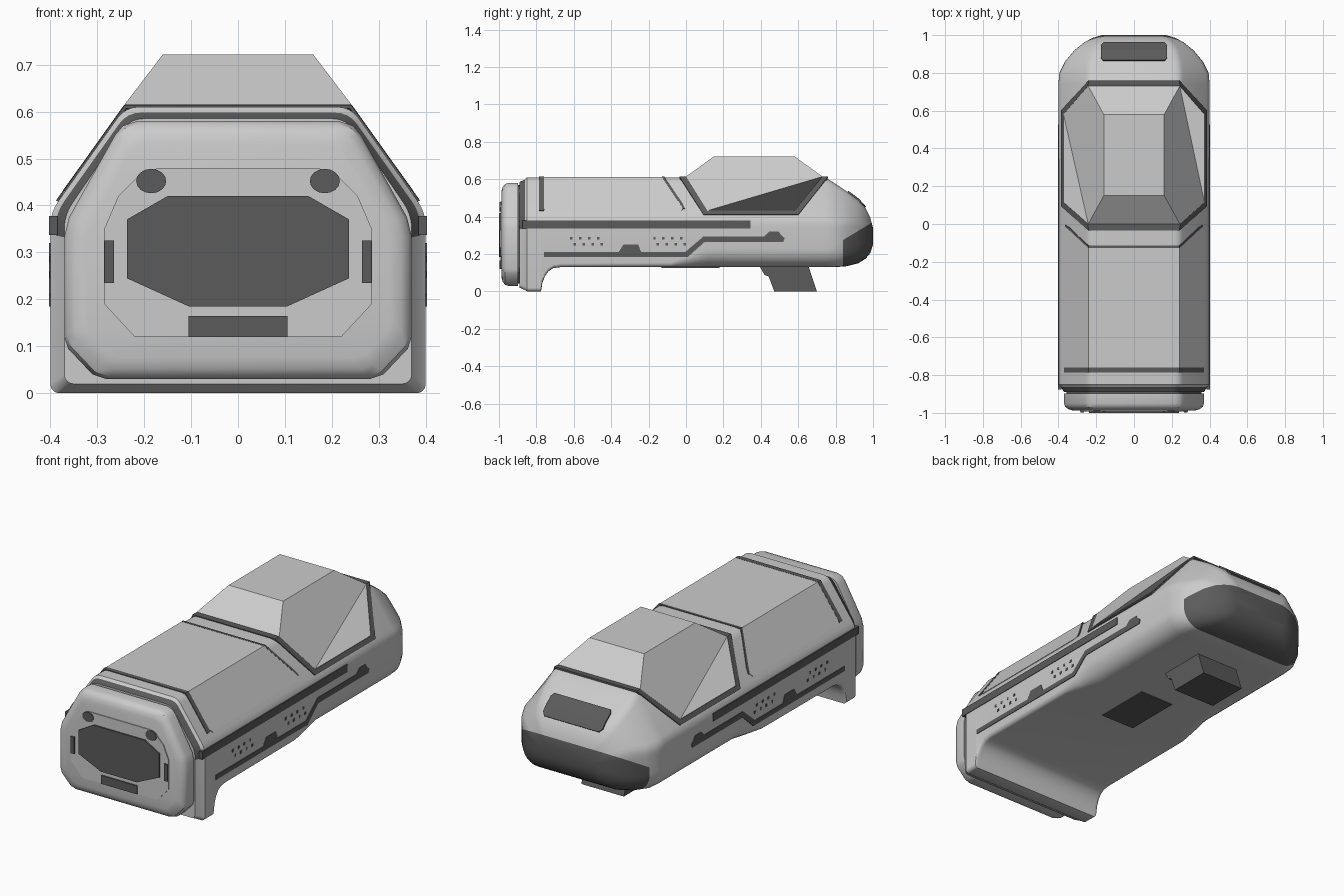
import bpy, bmesh, math
from mathutils import Vector

if "Cube" in bpy.data.objects:
    bpy.data.objects.remove(bpy.data.objects["Cube"])


def material(name, v):
    m = bpy.data.materials.new(name)
    m.diffuse_color = (v, v, v, 1)
    m.use_nodes = True
    m.node_tree.nodes["Principled BSDF"].inputs["Base Color"].default_value = m.diffuse_color
    return m


LIGHT = material("light grey shell", 0.60)
DARK = material("dark grey trim", 0.105)


def finish(name, bm, mats, smooth=None, thick=None):
    bmesh.ops.recalc_face_normals(bm, faces=bm.faces)
    me = bpy.data.meshes.new(name)
    bm.to_mesh(me)
    bm.free()
    ob = bpy.data.objects.new(name, me)
    bpy.context.collection.objects.link(ob)
    for m in mats:
        me.materials.append(m)
    if thick:
        mod = ob.modifiers.new("thickness", 'SOLIDIFY')
        mod.thickness = thick
        mod.offset = 0
    if smooth:
        bpy.ops.object.select_all(action='DESELECT')
        ob.select_set(True)
        bpy.context.view_layer.objects.active = ob
        bpy.ops.object.shade_smooth_by_angle(angle=math.radians(smooth))
    return ob


def loft(rings):
    bm = bmesh.new()
    loops = [[bm.verts.new(p) for p in r] for r in rings]
    n = len(loops[0])
    for a, b in zip(loops, loops[1:]):
        for i in range(n):
            bm.faces.new((a[i], a[(i + 1) % n], b[(i + 1) % n], b[i]))
    bm.faces.new(loops[0])
    bm.faces.new(loops[-1])
    return bm


def prism(name, pts, axis, a, b, mat):
    """Extrude a 2D outline along x (pts = y,z), y (pts = x,z) or z (pts = x,y)."""
    def put(p, d):
        q = list(p)
        q.insert(axis, d)
        return q
    return finish(name, loft([[put(p, a) for p in pts], [put(p, b) for p in pts]]), [mat])


def sheet(name, faces, mat, thick):
    bm = bmesh.new()
    for f in faces:
        bm.faces.new([bm.verts.new(p) for p in f])
    bmesh.ops.remove_doubles(bm, verts=bm.verts, dist=1e-4)
    return finish(name, bm, [mat], thick=thick)


def rect(a0, a1, b0, b1):
    return [(a0, b0), (a1, b0), (a1, b1), (a0, b1)]


def mirror_half(half):
    return half + [(-x, z) for x, z in reversed(half) if x > 1e-6]


# Shell: cross-sections lofted along y
def section(y, w, zb, zt, t, zs, r):
    half = [(0, zb)]
    for i in range(7):
        a = -math.pi / 2 + i * math.pi / 12
        half.append((w - r + r * math.cos(a), zb + r + r * math.sin(a)))
    k = min(0.03, 0.25 * (zs - zb - r))
    half.append((w, zs - 1.6 * k))
    S, T = Vector((w, zs)), Vector((t, zt))
    d = (T - S).normalized()
    for p0, p1, p2 in ((S - Vector((0, k)), S, S + d * k),
                       (T - d * k, T, T - Vector((k, 0)))):
        for i in range(5):
            u = i / 4
            half.append(tuple(p0 * (1 - u) ** 2 + p1 * 2 * u * (1 - u) + p2 * u * u))
    half.append((0, zt))
    return [(x, y, z) for x, z in mirror_half(half)]


rows = [(-.89, .37, .02, .585, .23, .38, .02), (-.862, .388, .008, .598, .236, .384, .02),
        (-.85, .4, 0, .61, .24, .385, .02)]
for y, zb in ((-.775, 0), (-.768, .045), (-.755, .08), (-.735, .108), (-.71, .124), (-.67, .13)):
    rows.append((y, .4, zb, .61, .24, .385, .02))
rows += [(-.08, .4, .13, .61, .24, .385, .025), (.02, .4, .13, .61, .24, .385, .06),
         (.12, .4, .13, .61, .24, .385, .1), (.745, .4, .13, .61, .24, .385, .1),
         (.80, .395, .13, .575, .24, .375, .1), (.86, .365, .135, .535, .235, .37, .1),
         (.92, .315, .15, .49, .22, .37, .09), (.96, .265, .175, .445, .20, .35, .08),
         (.985, .22, .205, .395, .17, .335, .07), (1.0, .17, .25, .34, .13, .31, .03)]
bm = loft([section(*r) for r in rows])
cut_a, cut_n = Vector((0, .84, .275)), Vector((0, -.6, 1))
for co, no in ((cut_a, Vector((0, 1, 0))), (cut_a, cut_n)):
    near = [f for f in bm.faces if f.calc_center_median().y > .75]
    geom = near + list({e for f in near for e in f.edges}) + list({v for f in near for v in f.verts})
    bmesh.ops.bisect_plane(bm, geom=geom, plane_co=co, plane_no=no)
for f in bm.faces:
    c = f.calc_center_median()
    bumper = c.y > .84 and (c - cut_a).dot(cut_n) < 0
    front_rim = -.889 < c.y < -.86 and c.z > .335
    f.material_index = 1 if bumper or front_rim else 0
finish("shell", bm, [LIGHT, DARK], smooth=35)

# Front cap with dark neck behind it
cap = mirror_half([(.28, .03), (.31, .04), (.362, .095), (.37, .12), (.37, .335), (.36, .375),
                   (.262, .55), (.245, .57), (.215, .58)])


def cap_ring(y, i):
    return [(x * (1 - i / .37), y, .305 + (z - .305) * (1 - i / .275)) for x, z in cap]


finish("front_cap", loft([cap_ring(*r) for r in ((-.905, .006), (-.898, 0), (-.95, 0), (-.968, .006),
                                                 (-.98, .022), (-.987, .045))][1:]), [LIGHT], smooth=35)
finish("cap_neck", loft([cap_ring(-.9, .012), cap_ring(-.88, .012)]), [DARK])

# Front face details
prism("front_plate", mirror_half([(.22, .12), (.285, .19), (.285, .35), (.255, .42), (.21, .465), (.17, .48)]),
      1, -.98, -.992, LIGHT)
prism("front_window", mirror_half([(.105, .185), (.237, .245), (.237, .37), (.15, .42)]), 1, -.985, -1.0, DARK)
prism("lower_vent", rect(-.105, .105, .12, .165), 1, -.985, -.998, DARK)
for s in (-1, 1):
    prism("side_clip", rect(s * .264, s * .284, .235, .325), 1, -.985, -.998, DARK)
    prism("front_lamp", [(s * .185 + .032 * math.cos(i * math.pi / 8), .452 + .026 * math.sin(i * math.pi / 8))
                         for i in range(16)], 1, -.985, -.996, DARK)


# Points on the sloping shoulders
def slope(s, y, z):
    return (s * (.4 - (z - .385) * .16 / .225), y, z)


# Canopy groove ring
def octagon(yf, yr, sf, sr, z):
    right = [slope(1, yf, .61), slope(1, sf, z), slope(1, sr, z), slope(1, yr, .61)]
    return right + [(-x, y, h) for x, y, h in reversed(right)]


outer, inner = octagon(-.035, .76, .095, .60, .408), octagon(.0, .73, .115, .58, .428)
sheet("canopy_groove", [(outer[i], outer[(i + 1) % 8], inner[(i + 1) % 8], inner[i]) for i in range(8)],
      DARK, .01)

# Faceted canopy
bm = bmesh.new()
base = [bm.verts.new((x * 1.01, y, z + .004)) for x, y, z in inner]
top = [bm.verts.new(p) for p in ((.16, .15, .722), (.16, .58, .722), (-.16, .58, .722), (-.16, .15, .722))]
bm.faces.new(top)
bm.faces.new(base)
bm.faces.new((base[0], base[1], base[2], base[3], top[1], top[0]))
bm.faces.new((base[4], base[5], base[6], base[7], top[3], top[2]))
bm.faces.new((base[7], base[0], top[0], top[3]))
bm.faces.new((base[3], base[4], top[2], top[1]))
finish("canopy", bm, [LIGHT])

# Top panel with dark seams
fold = []
seam = [[slope(s, y, .61) for s, y in ((1, -.785), (-1, -.785), (-1, -.76), (1, -.76))],
        [slope(s, y, .61) for s, y in ((1, -.115), (-1, -.115), (-1, -.128), (1, -.128))]]
fold.append([slope(s, y, .61) for s, y in ((1, -.76), (-1, -.76), (-1, -.128), (1, -.128))])
for s in (-1, 1):
    fold.append([slope(s, y, z) for y, z in ((-.76, .61), (-.76, .44), (-.745, .424), (-.03, .424),
                                             (-.016, .44), (-.03, .465), (-.128, .61))])
    seam.append([slope(s, y, z) for y, z in ((-.785, .61), (-.785, .43), (-.76, .43), (-.76, .61))])
    seam.append([slope(s, y, z) for y, z in ((-.128, .61), (-.03, .465), (-.016, .44), (-.006, .44),
                                             (-.018, .468), (-.115, .61))])
sheet("top_panel", fold, LIGHT, .006)
sheet("panel_seam", seam, DARK, .008)

# Rear slot on the sloping tail
tail = [(.865, .533, .165), (.88, .522, .175), (.92, .492, .175), (.945, .464, .175), (.958, .449, .16)]
sheet("rear_slot", [[(-a[2], a[0], a[1]), (a[2], a[0], a[1]), (b[2], b[0], b[1]), (-b[2], b[0], b[1])]
                    for a, b in zip(tail, tail[1:])], DARK, .012)

# Side stripes and small vent holes
lower = [(-.76, .185), (.01, .185), (.10, .265), (.52, .265), (.528, .285), (.51, .30), (.495, .32),
         (.445, .32), (.42, .295), (.095, .295), (-.005, .21), (-.24, .21), (-.255, .25), (-.335, .25),
         (-.36, .21), (-.76, .21)]
for s in (-1, 1):
    prism("upper_stripe", rect(-.875, .345, .337, .378), 0, s * .385, s * .403, DARK)
    prism("lower_stripe", lower, 0, s * .385, s * .403, DARK)
    for start in (-.62, -.175):
        for i in range(4):
            for dy, z in ((0, .285), (.018, .252)):
                y = start + i * .048 + dy
                prism("vent_hole", rect(y, y + .013, z - .007, z + .007), 0, s * .395, s * .402, DARK)

# Underside plate and rear peg
prism("bottom_plate", rect(-.1, .1, -.13, .18), 2, .126, .134, DARK)
prism("rear_peg", [(.39, .14), (.42, .088), (.442, .08), (.472, 0), (.70, 0), (.653, .14)],
      0, -.125, .125, DARK)
